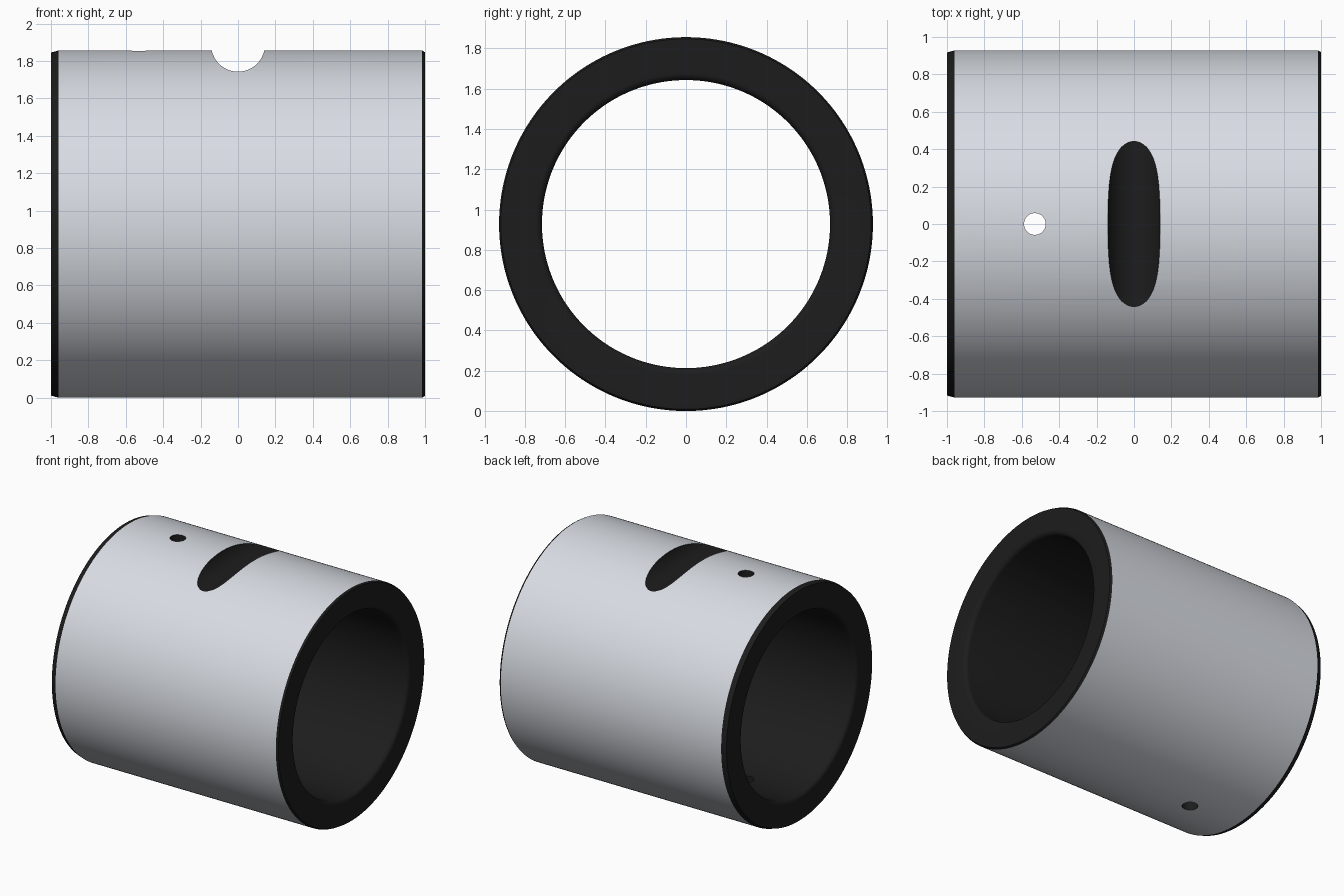
import bpy, bmesh, math

if "Cube" in bpy.data.objects:
    bpy.data.objects.remove(bpy.data.objects["Cube"])

R, BORE, FLARE = 0.928, 0.715, 0.035


def material(name, color):
    mat = bpy.data.materials.new(name)
    mat.diffuse_color = (*color, 1)
    mat.use_nodes = True
    mat.node_tree.nodes["Principled BSDF"].inputs["Base Color"].default_value = mat.diffuse_color
    return mat


def lathe_x(name, profile, segments=192):
    """Spin a closed (x, radius) profile around the X axis, centred at z = R."""
    bm = bmesh.new()
    rings = []
    for i in range(segments):
        a = 2 * math.pi * i / segments
        rings.append([bm.verts.new((x, r * math.sin(a), R + r * math.cos(a)))
                      for x, r in profile])
    n = len(profile)
    for i in range(segments):
        a, b = rings[i], rings[(i + 1) % segments]
        for j in range(n):
            k = (j + 1) % n
            bm.faces.new((a[j], a[k], b[k], b[j]))
    bmesh.ops.recalc_face_normals(bm, faces=bm.faces)
    mesh = bpy.data.meshes.new(name)
    bm.to_mesh(mesh)
    bm.free()
    obj = bpy.data.objects.new(name, mesh)
    bpy.context.collection.objects.link(obj)
    return obj


def cut(target, name, radius, depth, location, rotation=(0, 0, 0)):
    """Subtract a cylinder from the target."""
    bpy.ops.mesh.primitive_cylinder_add(vertices=64, radius=radius, depth=depth,
                                        location=location, rotation=rotation)
    cutter = bpy.context.object
    cutter.name = name
    cutter.hide_render = True
    mod = target.modifiers.new(name, 'BOOLEAN')
    mod.operation = 'DIFFERENCE'
    mod.solver = 'EXACT'
    mod.object = cutter
    bpy.context.view_layer.objects.active = target
    bpy.ops.object.modifier_apply(modifier=mod.name)
    bpy.data.objects.remove(cutter)


# Sleeve: chamfered outside, rounded bore mouths
fillet = [(1 - FLARE + FLARE * math.cos(t), BORE + FLARE - FLARE * math.sin(t))
          for t in (math.pi / 2 * i / 6 for i in range(7))]
profile = [(-1, R - 0.011), (-0.96, R), (0.984, R), (1, R - 0.009)]
profile += fillet
profile += [(-x, r) for x, r in reversed(fillet)]
sleeve = lathe_x("bushing_sleeve", profile)

# Curved locking groove across the top
cut(sleeve, "groove_cutter", 0.1435, 2.4, (0, 0, 1.8865), (math.pi / 2, 0, 0))

# Oil hole through both walls
cut(sleeve, "oil_hole_cutter", 0.058, 2.4, (-0.53, 0, R))

# Bright steel on the outer wall, near-black on every other surface
mesh = sleeve.data
mesh.materials.clear()
mesh.materials.append(material("dark_lining", (0.012, 0.012, 0.012)))
mesh.materials.append(material("steel", (0.69, 0.72, 0.77)))
for face in mesh.polygons:
    c = face.center
    radius = math.hypot(c.y, c.z - R)
    facing = (face.normal.y * c.y + face.normal.z * (c.z - R)) / radius
    face.material_index = int(radius > R - 0.003 and facing > 0.99)

bpy.ops.object.select_all(action='DESELECT')
sleeve.select_set(True)
bpy.context.view_layer.objects.active = sleeve
bpy.ops.object.shade_smooth_by_angle(angle=math.radians(10))
